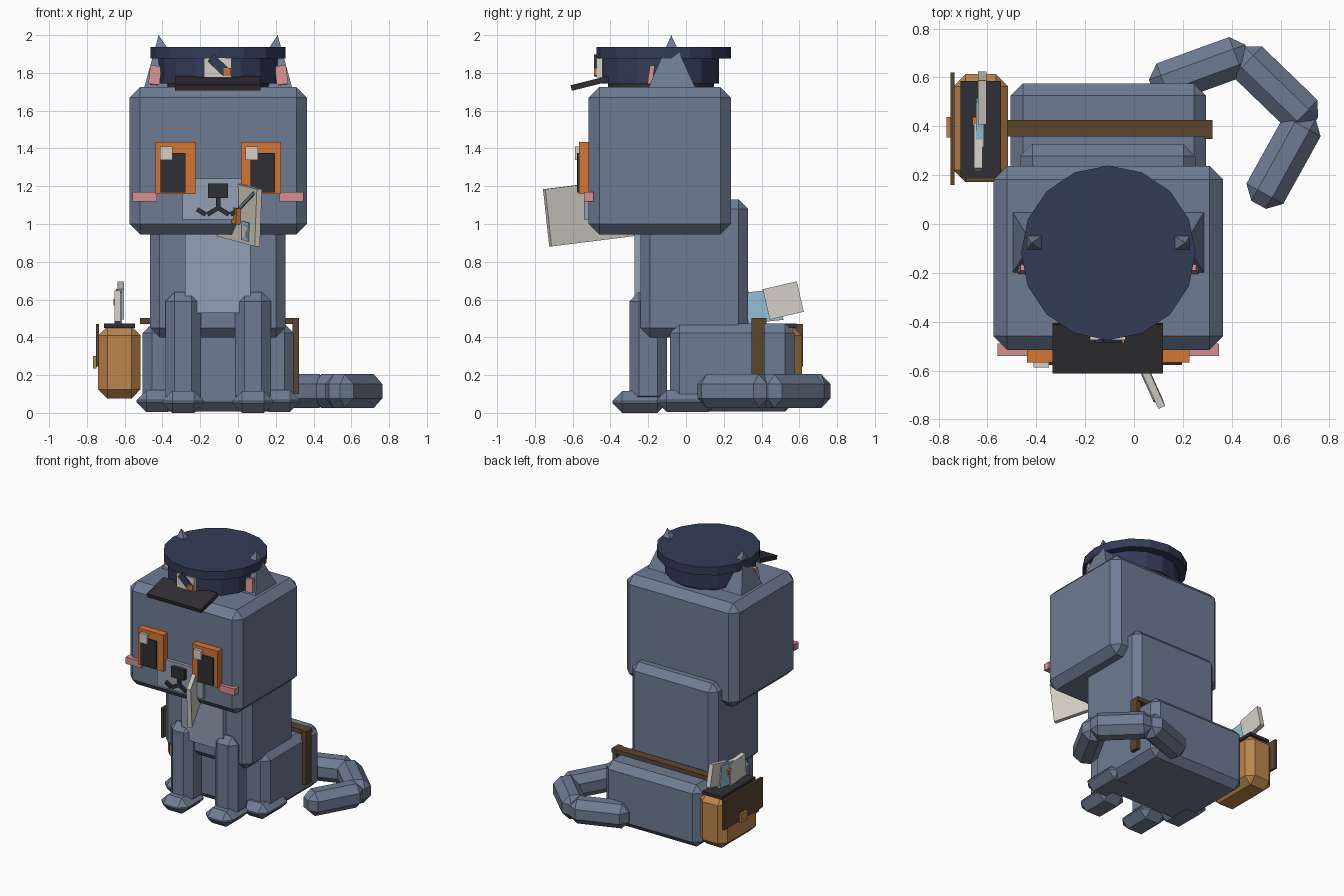
import bpy, bmesh, math
from mathutils import Matrix, Vector

if "Cube" in bpy.data.objects:
    bpy.data.objects.remove(bpy.data.objects["Cube"])

CX = -0.105  # symmetry plane of the cat's body


def material(name, rgb):
    m = bpy.data.materials.new(name)
    m.diffuse_color = (*rgb, 1)
    m.use_nodes = True
    m.node_tree.nodes["Principled BSDF"].inputs["Base Color"].default_value = m.diffuse_color
    return m


FUR = material("slate_fur", (0.155, 0.200, 0.290))
PALE = material("pale_fur", (0.29, 0.35, 0.46))
NAVY = material("navy_cloth", (0.032, 0.045, 0.095))
ORANGE = material("orange", (0.66, 0.18, 0.034))
LEATHER = material("tan_leather", (0.50, 0.235, 0.07))
BROWN = material("dark_brown", (0.105, 0.060, 0.030))
BLACK = material("near_black", (0.030, 0.028, 0.034))
PINK = material("pink", (0.66, 0.28, 0.28))
PAPER = material("paper", (0.66, 0.63, 0.57))
BLUE = material("light_blue", (0.30, 0.53, 0.66))


def finish(name, bm, mat):
    bmesh.ops.recalc_face_normals(bm, faces=bm.faces[:])
    me = bpy.data.meshes.new(name)
    bm.to_mesh(me)
    bm.free()
    me.materials.append(mat)
    ob = bpy.data.objects.new(name, me)
    bpy.context.collection.objects.link(ob)
    return ob


def block(name, mat, center, size, bevel=0, rot=None):
    """Box with optional single-segment chamfer and rotation matrix."""
    bm = bmesh.new()
    bmesh.ops.create_cube(bm, size=1, matrix=Matrix.Diagonal((*size, 1)))
    if bevel:
        bmesh.ops.bevel(bm, geom=bm.edges[:], offset=bevel, segments=1,
                        affect='EDGES', profile=0.5)
    m = Matrix.Translation(center) @ (rot.to_4x4() if rot else Matrix())
    bmesh.ops.transform(bm, matrix=m, verts=bm.verts[:])
    return finish(name, bm, mat)


def span(name, mat, x, y, z, bevel=0):
    """Box given by its extents."""
    lo, hi = Vector((x[0], y[0], z[0])), Vector((x[1], y[1], z[1]))
    return block(name, mat, (lo + hi) / 2, hi - lo, bevel)


def disc(name, mat, y, r, z0, z1):
    bm = bmesh.new()
    bmesh.ops.create_cone(bm, cap_ends=True, segments=16, radius1=r, radius2=r, depth=z1 - z0,
                          matrix=Matrix.Translation((CX, y, (z0 + z1) / 2)))
    return finish(name, bm, mat)


def rot(axis, deg):
    return Matrix.Rotation(math.radians(deg), 3, axis)


def bar(name, mat, a, b, y, w, d=0.02):
    """Thin stroke in the front plane from a to b (x, z)."""
    dx, dz = b[0] - a[0], b[1] - a[1]
    block(name, mat, ((a[0] + b[0]) / 2, y, (a[1] + b[1]) / 2),
          (math.hypot(dx, dz), d, w), rot=rot('Y', -math.degrees(math.atan2(dz, dx))))


# Body
span("head", FUR, (-0.575, 0.365), (-0.515, 0.238), (0.945, 1.725), 0.056)
span("torso", FUR, (-0.465, 0.252), (-0.24, 0.328), (0.40, 1.13), 0.05)
span("hindquarters", FUR, (-0.505, 0.295), (-0.085, 0.575), (0.008, 0.473), 0.05)
span("chest_patch", PALE, (-0.28, 0.067), (-0.272, -0.22), (0.53, 1.0))
span("muzzle", PALE, (-0.295, 0.085), (-0.54, -0.50), (1.025, 1.24))

# Parts mirrored left and right
for side, s in (("left", -1), ("right", 1)):
    def pair(name, mat, x, y, z, bevel=0):
        span(f"{side}_{name}", mat, sorted((CX + s * x[0], CX + s * x[1])), y, z, bevel)

    pair("front_leg", FUR, (0.09, 0.28), (-0.30, -0.10), (0.04, 0.64), 0.05)
    pair("front_paw", FUR, (0.075, 0.295), (-0.39, -0.10), (0.0, 0.115), 0.052)
    pair("hind_paw", FUR, (0.215, 0.432), (-0.155, 0.17), (0.005, 0.12), 0.052)
    pair("eye", ORANGE, (0.12, 0.333), (-0.567, -0.50), (1.158, 1.433))
    pair("cheek", PINK, (0.325, 0.453), (-0.54, -0.49), (1.12, 1.17))
    # Ear: four-sided pyramid leaning outwards
    bm = bmesh.new()
    base = [bm.verts.new((CX + s * x, y, 1.72))
            for x, y in ((0.125, -0.20), (0.392, -0.20), (0.392, 0.05), (0.125, 0.05))]
    tip = bm.verts.new((CX + s * 0.315, -0.078, 2.0))
    bm.faces.new(base)
    for i in range(4):
        bm.faces.new((base[i], base[(i + 1) % 4], tip))
    finish(f"{side}_ear", bm, FUR)
    block(f"{side}_inner_ear", PINK, (CX + s * 0.335, -0.185, 1.787), (0.06, 0.025, 0.10),
          rot=rot('Y', -6 * s) @ rot('X', -8))
    # Mouth strokes
    bar(f"{side}_mouth_inner", BLACK, (CX, 1.085), (CX + s * 0.057, 1.05), -0.55, 0.024)
    bar(f"{side}_mouth_outer", BLACK, (CX + s * 0.066, 1.05), (CX + s * 0.112, 1.078), -0.55, 0.024)

# Pupils and glints share one direction on both eyes
for side, px, gx in (("left", -0.41, -0.412), ("right", 0.065, 0.04)):
    span(f"{side}_pupil", BLACK, (px, px + 0.132), (-0.577, -0.55), (1.168, 1.375))
    span(f"{side}_glint", PAPER, (gx, gx + 0.065), (-0.588, -0.55), (1.338, 1.41))

span("nose", BLACK, (-0.16, -0.052), (-0.57, -0.53), (1.138, 1.215))
span("mouth_stem", BLACK, (CX - 0.012, CX + 0.012), (-0.56, -0.53), (1.075, 1.14))

# Cap
disc("cap_top", NAVY, -0.118, 0.357, 1.875, 1.938)
disc("cap_side", NAVY, -0.14, 0.315, 1.745, 1.88)
disc("cap_band", BLACK, -0.132, 0.28, 1.715, 1.77)
block("cap_visor", BLACK, (CX - 0.003, -0.508, 1.745), (0.452, 0.205, 0.03), rot=rot('X', 14))
span("badge", PAPER, (-0.18, -0.035), (-0.475, -0.43), (1.775, 1.878))
bar("badge_stripe", NAVY, (-0.145, 1.88), (-0.06, 1.80), -0.478, 0.05, 0.016)
span("badge_seal", ORANGE, (-0.078, -0.038), (-0.488, -0.47), (1.785, 1.825))

# Tail: three chamfered segments
for i, (x, y, a, n) in enumerate(((0.27, 0.63, 20, 0.42), (0.578, 0.555, -44, 0.42),
                                  (0.612, 0.262, 61, 0.42))):
    block(f"tail_segment_{i + 1}", FUR, (x, y, 0.115), (n, 0.172, 0.18), 0.052, rot('Z', a))

# Satchel and strap
span("satchel", LEATHER, (-0.74, -0.515), (0.172, 0.613), (0.075, 0.46), 0.05)
span("satchel_flap", BROWN, (-0.752, -0.735), (0.16, 0.62), (0.245, 0.47))
span("satchel_clasp", LEATHER, (-0.767, -0.75), (0.355, 0.437), (0.235, 0.302))
span("satchel_opening", BLACK, (-0.71, -0.545), (0.19, 0.585), (0.45, 0.473))
span("strap_top", BROWN, (-0.52, 0.322), (0.358, 0.425), (0.47, 0.503))
span("strap_side", BROWN, (0.288, 0.322), (0.347, 0.415), (0.10, 0.503))

# Letters standing in the satchel
for name, mat, x, y, z, a in (("front_letter", PAPER, -0.638, 0.315, 0.56, -4),
                              ("middle_letter", BLUE, -0.630, 0.415, 0.565, 6),
                              ("back_letter", PAPER, -0.621, 0.515, 0.595, 13)):
    block(name, mat, (x, y, z), (0.034, 0.185, 0.165), rot=rot('X', a))
block("letter_seal", ORANGE, (-0.65, 0.42, 0.585), (0.02, 0.035, 0.035))

# Envelope held in the mouth: u along its length, v up, n outwards
u = Vector((0.2, -0.44, -0.055)).normalized()
n = u.cross(Vector((0.01, -0.03, 0.305))).normalized()
v = n.cross(u)
if n.x > 0:
    n = -n
frame = Matrix((u, n, v)).transposed()
if frame.determinant() < 0:
    frame = Matrix((u, n, -v)).transposed()
up = 1 if frame.col[2].z > 0 else -1
mid = Vector((0.008, -0.515, 1.06))


def on_envelope(name, mat, a, b, out, size, turn=0):
    block(name, mat, mid + u * a + v * b + n * out, size, rot=frame @ rot('Y', turn))


on_envelope("envelope", PAPER, 0, 0, 0, (0.485, 0.03, 0.305))
on_envelope("envelope_stamp", BLUE, 0.12, -0.085, 0.017, (0.09, 0.008, 0.10))
on_envelope("envelope_stamp_face", PAPER, 0.12, -0.085, 0.019, (0.05, 0.008, 0.06))
on_envelope("envelope_seal", ORANGE, 0.01, -0.015, 0.025, (0.075, 0.03, 0.085))
for name, s in (("outer", 1), ("inner", -1)):
    on_envelope(f"envelope_fold_{name}", FUR, s * 0.11, 0.07, 0.017, (0.23, 0.008, 0.02), -s * up * 30)
